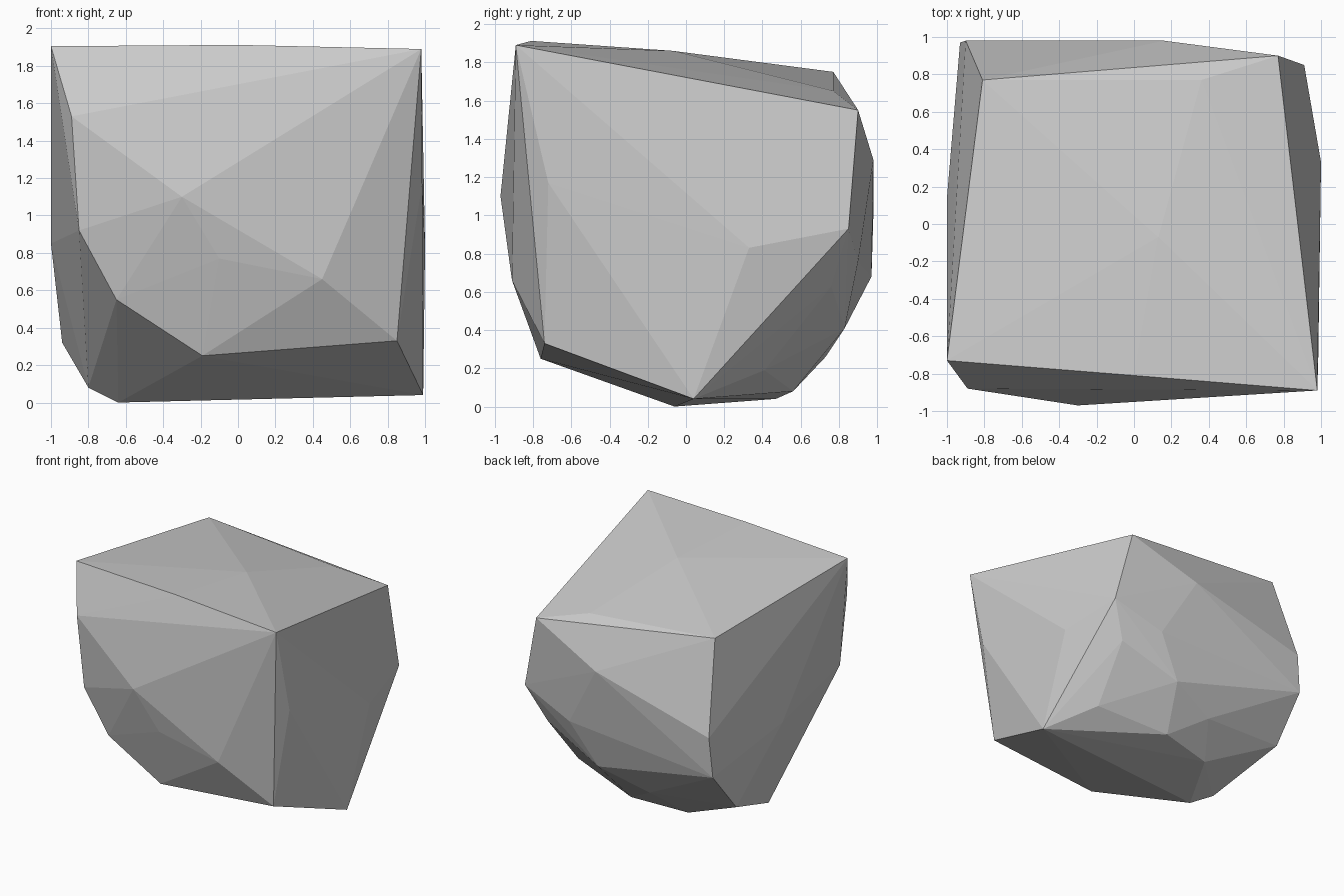
import bpy, bmesh

# Corner points of the faceted rock, grouped by the side they shape
top = [(-0.81, 0.77, 1.75), (0.36, 0.77, 1.65), (0.77, 0.90, 1.55), (0.13, -0.07, 1.86),
       (0.98, -0.89, 1.89), (0.00, -0.81, 1.912), (-1.00, -0.73, 1.905)]
front = [(-0.89, -0.88, 1.53), (-0.30, -0.97, 1.10), (0.45, -0.91, 0.66), (-0.10, -0.91, 0.77),
         (-0.85, -0.84, 0.92), (-0.65, -0.80, 0.55), (-0.19, -0.76, 0.25), (0.85, -0.74, 0.33)]
sides = [(0.985, -0.72, 1.17), (1.00, 0.33, 0.83), (0.91, 0.85, 0.93), (-1.00, 0.14, 0.85)]
back = [(0.16, 0.98, 1.29), (-0.90, 0.98, 1.01), (-0.93, 0.97, 0.68), (0.46, 0.90, 0.76),
        (0.76, 0.76, 0.63), (0.24, 0.83, 0.41), (-0.17, 0.73, 0.26), (-0.94, 0.67, 0.32)]
base = [(0.99, 0.04, 0.04), (0.72, 0.41, 0.19), (0.12, 0.56, 0.08), (-0.35, 0.47, 0.04),
        (-0.80, 0.04, 0.08), (-0.64, -0.06, 0.0)]

# Rock: flat-faced convex skin wrapped around the corners
bm = bmesh.new()
for p in top + front + sides + back + base:
    bm.verts.new(p)
bmesh.ops.convex_hull(bm, input=bm.verts[:])
bmesh.ops.delete(bm, geom=[v for v in bm.verts if not v.link_faces], context='VERTS')
bmesh.ops.recalc_face_normals(bm, faces=bm.faces[:])
mesh = bpy.data.meshes.new("rock")
bm.to_mesh(mesh)
bm.free()
bpy.context.collection.objects.link(bpy.data.objects.new("rock", mesh))
